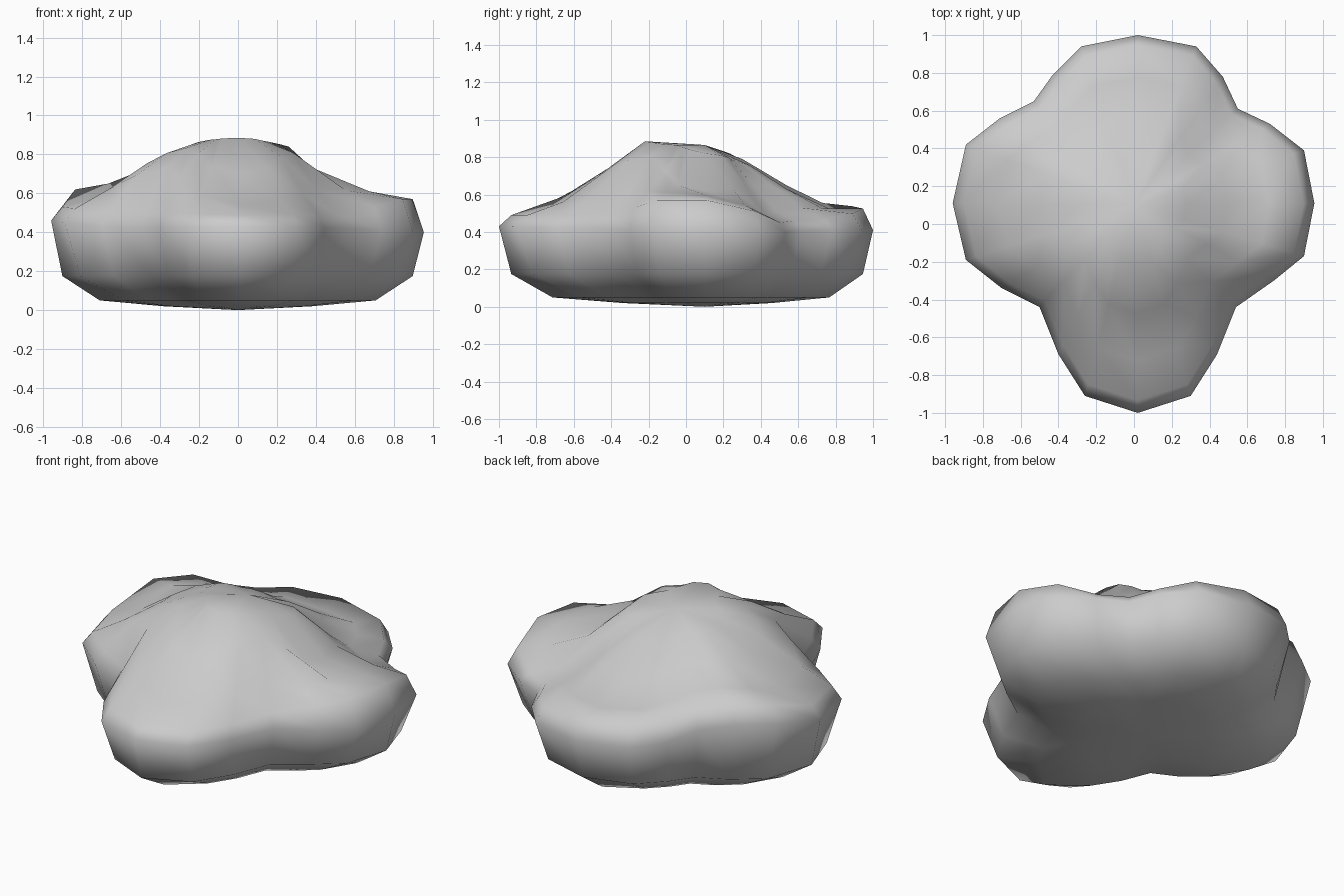
import bpy, bmesh

if "Cube" in bpy.data.objects:
    bpy.data.objects.remove(bpy.data.objects["Cube"])

# Four-lobed outline seen from above, clockwise from the back
OUTLINE = [(.02, 1), (.33, .94), (.47, .78), (.55, .61), (.72, .53), (.90, .39),
           (.955, .11), (.90, -.17), (.74, -.30), (.54, -.44), (.44, -.69), (.30, -.91),
           (.02, -1), (-.26, -.91), (-.40, -.69), (-.50, -.44), (-.70, -.34), (-.89, -.19),
           (-.96, .11), (-.89, .42), (-.71, .56), (-.53, .65), (-.43, .79), (-.28, .94)]
CENTRE = (0, .1)

# Ring scales, then ring heights at key outline points (lobes and valleys)
TOP_SCALE = (1, .94, .75, .52, .29)
KEYS = [(0, (.41, .525, .52, .61, .74)),
        (2, (.41, .47, .53, .65, .77)),
        (4, (.40, .45, .49, .64, .80)),
        (6, (.40, .57, .595, .62, .82)),
        (7, (.40, .57, .61, .65, .84)),
        (9, (.42, .49, .62, .81, .865)),
        (12, (.43, .49, .54, .70, .885)),
        (15, (.42, .50, .73, .835, .875)),
        (18, (.46, .53, .58, .73, .83)),
        (19, (.53, .62, .65, .73, .83)),
        (20, (.53, .64, .66, .72, .82)),
        (22, (.44, .55, .59, .69, .79)),
        (24, (.41, .525, .52, .61, .74))]
# Underside rings: scale at lobe tips, scale elsewhere, height
BOTTOM = [(.4, .38, .02), (.74, .66, .05), (.94, .91, .175)]


def height(i, ring):
    for (a, ha), (b, hb) in zip(KEYS, KEYS[1:]):
        if a <= i <= b:
            t = (i - a) / (b - a)
            t = t * t * (3 - 2 * t)
            return ha[ring] * (1 - t) + hb[ring] * t


bm = bmesh.new()


def ring_verts(scale, z_of):
    return [bm.verts.new((CENTRE[0] + (x - CENTRE[0]) * scale(i),
                          CENTRE[1] + (y - CENTRE[1]) * scale(i), z_of(i)))
            for i, (x, y) in enumerate(OUTLINE)]


# Rings from underside to crown
rings = [ring_verts(lambda i: s if i % 6 == 0 else side, lambda i: z)
         for s, side, z in BOTTOM]
rings += [ring_verts(lambda i: s, lambda i: height(i, r))
          for r, s in enumerate(TOP_SCALE)]
n = len(OUTLINE)
for lo, hi in zip(rings, rings[1:]):
    for i in range(n):
        j = (i + 1) % n
        bm.faces.new((lo[i], lo[j], hi[j], hi[i]))

# Close the underside and the crown
for ring, z in ((rings[0], 0), (rings[-1], .865)):
    tip = bm.verts.new((*CENTRE, z))
    for i in range(n):
        bm.faces.new((ring[i], ring[(i + 1) % n], tip))
bmesh.ops.recalc_face_normals(bm, faces=bm.faces)
for f in bm.faces:
    f.smooth = True

mesh = bpy.data.meshes.new("lobed_rock")
bm.to_mesh(mesh)
bm.free()
bpy.context.collection.objects.link(bpy.data.objects.new("lobed_rock", mesh))
